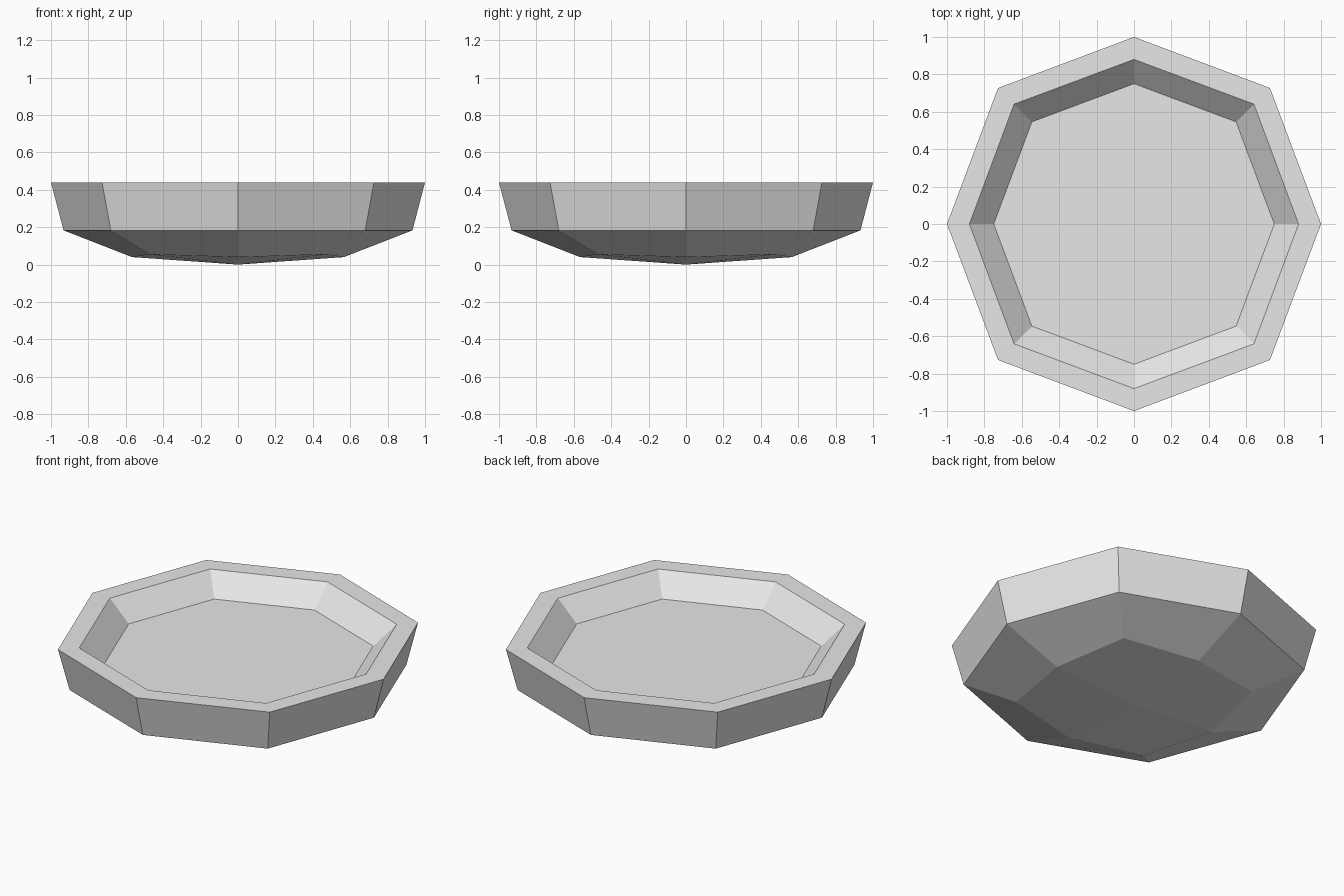
import bpy, bmesh

if "Cube" in bpy.data.objects:
    bpy.data.objects.remove(bpy.data.objects["Cube"])

# One plain grey material
grey = bpy.data.materials.new("light_grey")
grey.diffuse_color = (0.8, 0.8, 0.8, 1)
grey.use_nodes = True
grey.node_tree.nodes["Principled BSDF"].inputs["Base Color"].default_value = grey.diffuse_color

bm = bmesh.new()


def ring(axis, diag, z, diag_z=None):
    """Eight points: four on the axes, four on the diagonals."""
    dz = z if diag_z is None else diag_z
    pts = [(axis, 0, z), (diag, diag, dz), (0, axis, z), (-diag, diag, dz),
           (-axis, 0, z), (-diag, -diag, dz), (0, -axis, z), (diag, -diag, dz)]
    return [bm.verts.new(p) for p in pts]


# Rings from the underside, up the outer wall, over the rim, down to the floor
rings = [ring(0.566, 0.47, 0.04, 0.055),
         ring(0.933, 0.68, 0.183),
         ring(1.0, 0.727, 0.44),
         ring(0.88, 0.641, 0.44),
         ring(0.75, 0.546, 0.315)]
for low, high in zip(rings, rings[1:]):
    for i in range(8):
        j = (i + 1) % 8
        bm.faces.new((low[i], low[j], high[j], high[i]))

# Flat inner floor
bm.faces.new(rings[-1])

# Underside: four quads meeting at the lowest point
base = rings[0]
centre = bm.verts.new((0, 0, 0))
for i in range(0, 8, 2):
    bm.faces.new((centre, base[(i + 2) % 8], base[i + 1], base[i]))

bmesh.ops.recalc_face_normals(bm, faces=bm.faces)
mesh = bpy.data.meshes.new("shallow_dish")
bm.to_mesh(mesh)
bm.free()
mesh.materials.append(grey)
dish = bpy.data.objects.new("shallow_dish", mesh)
bpy.context.collection.objects.link(dish)
